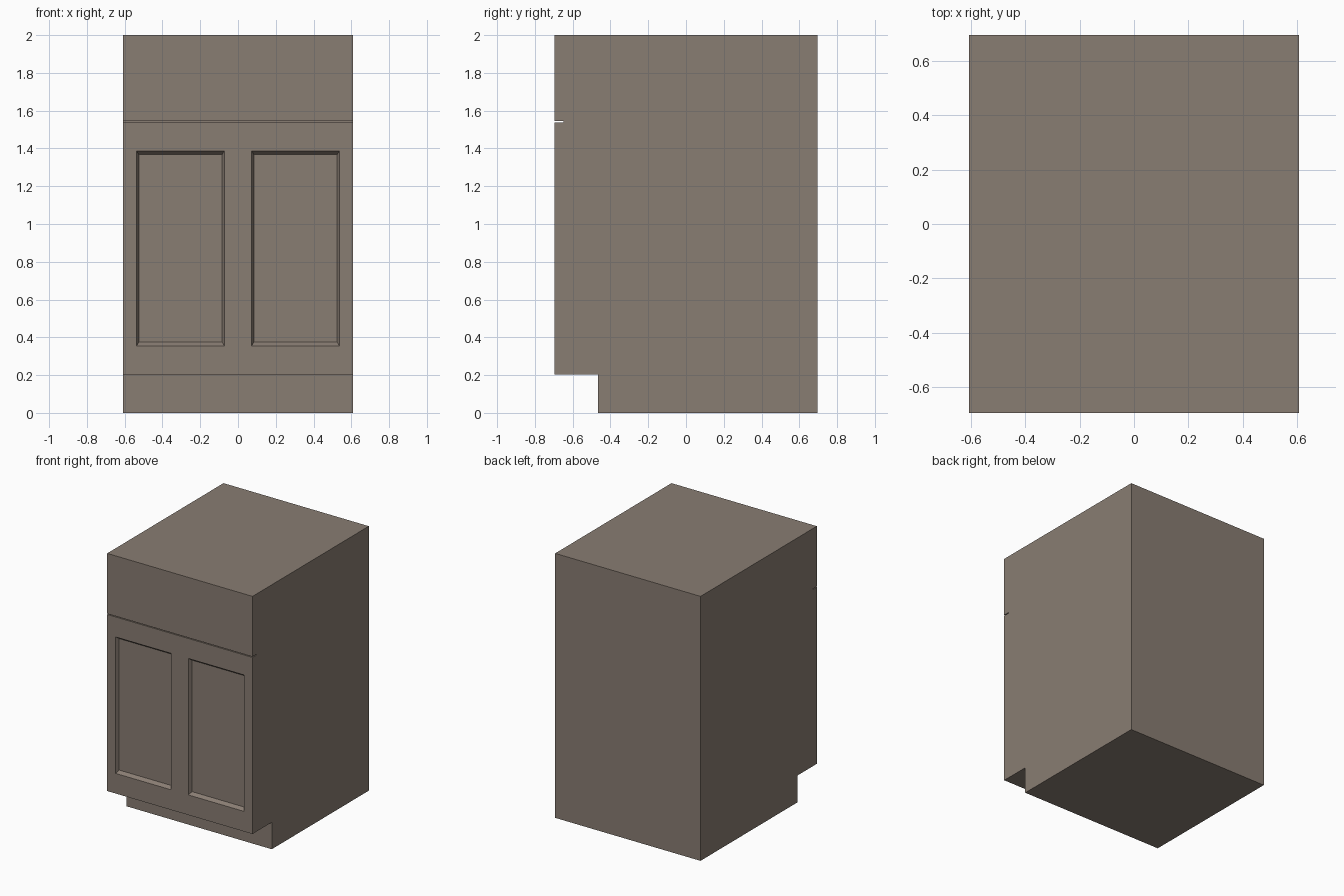
import bpy, bmesh

if "Cube" in bpy.data.objects:
    bpy.data.objects.remove(bpy.data.objects["Cube"])

W, D = 0.608, 0.695          # half width, half depth
DEPTH = 0.025                # depth of the door recesses

mat = bpy.data.materials.new("taupe_paint")
mat.diffuse_color = (0.25, 0.205, 0.17, 1)
mat.use_nodes = True
mat.node_tree.nodes["Principled BSDF"].inputs["Base Color"].default_value = mat.diffuse_color


def make_object(name, bm):
    bmesh.ops.recalc_face_normals(bm, faces=bm.faces)
    mesh = bpy.data.meshes.new(name)
    bm.to_mesh(mesh)
    bm.free()
    ob = bpy.data.objects.new(name, mesh)
    bpy.context.collection.objects.link(ob)
    return ob


def recess_cutter(cx):
    """Tapered block that cuts one framed panel into the front."""
    bm = bmesh.new()
    cz, hx, hz = 0.871, 0.2325, 0.516
    rings = []
    # continue the taper slightly in front of the face for a clean cut
    for t in (-1, 1):
        ax, az, y = hx - 0.012 * t, hz - 0.019 * t, -D + DEPTH * t
        rings.append([bm.verts.new((cx + sx * ax, y, cz + sz * az))
                      for sx, sz in ((-1, -1), (1, -1), (1, 1), (-1, 1))])
    a, b = rings
    bm.faces.new(a)
    bm.faces.new(b)
    for i in range(4):
        j = (i + 1) % 4
        bm.faces.new((a[i], a[j], b[j], b[i]))
    ob = make_object("recess_cutter", bm)
    ob.hide_render = True
    return ob


# Cabinet body: side profile with toe kick and drawer gap, extruded across
profile = [(-0.465, 0), (D, 0), (D, 2), (-D, 2),
           (-D, 1.544), (-0.648, 1.544), (-0.648, 1.538), (-D, 1.538),
           (-D, 0.203), (-0.465, 0.203)]
bm = bmesh.new()
face = bm.faces.new([bm.verts.new((-W, y, z)) for y, z in profile])
ext = bmesh.ops.extrude_face_region(bm, geom=[face], use_keep_orig=True)
bmesh.ops.translate(bm, vec=(2 * W, 0, 0),
                    verts=[v for v in ext["geom"] if isinstance(v, bmesh.types.BMVert)])
body = make_object("cabinet_body", bm)
body.data.materials.append(mat)

# Two recessed door panels
bpy.context.view_layer.objects.active = body
for side in (-1, 1):
    cutter = recess_cutter(side * 0.3045)
    cutter.data.materials.append(mat)
    mod = body.modifiers.new("door_recess", 'BOOLEAN')
    mod.operation = 'DIFFERENCE'
    mod.solver = 'EXACT'
    mod.object = cutter
    bpy.ops.object.modifier_apply(modifier=mod.name)
    bpy.data.objects.remove(cutter)
